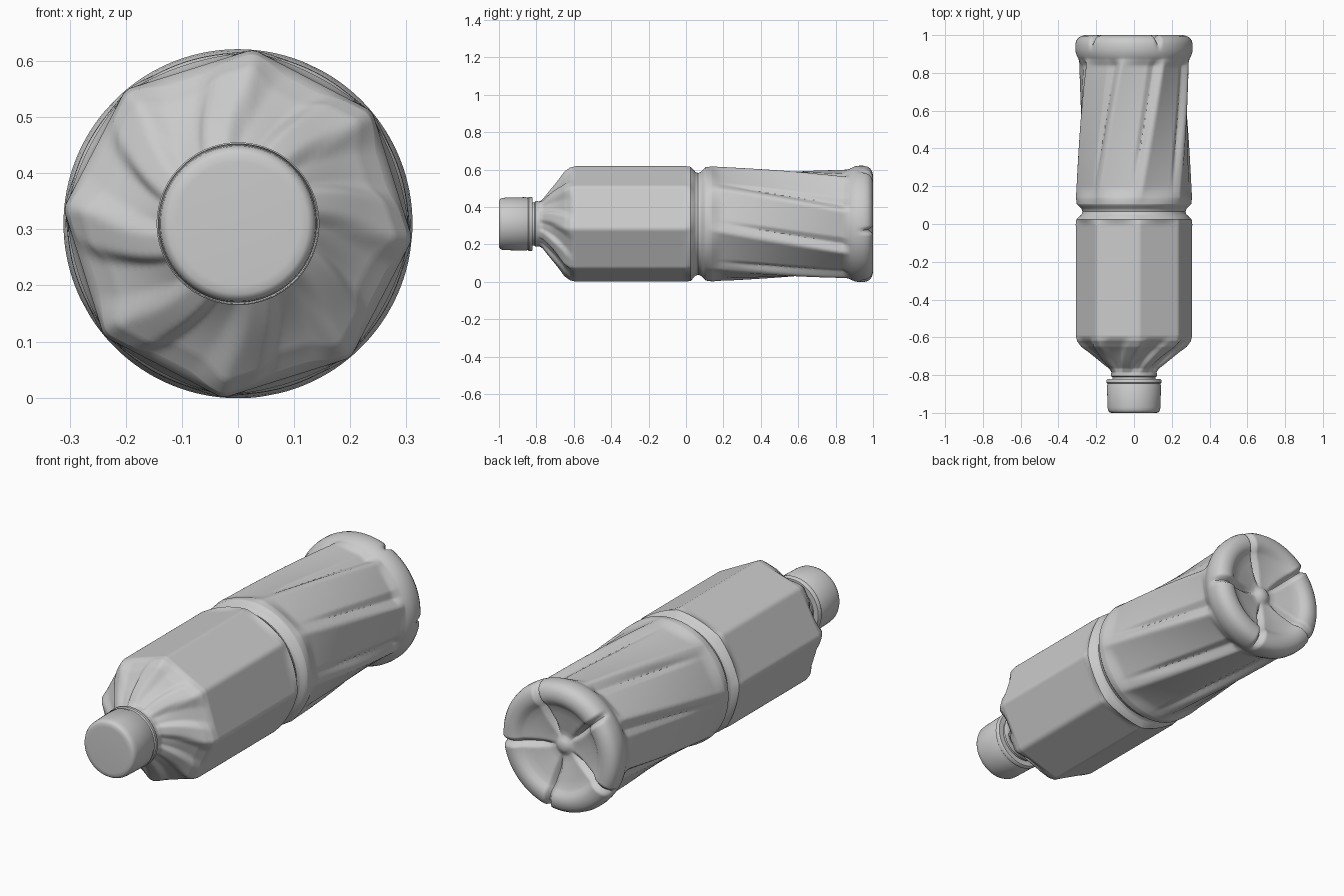
import bpy, bmesh, math

if "Cube" in bpy.data.objects:
    bpy.data.objects.remove(bpy.data.objects["Cube"])

CZ = 0.31                       # height of the bottle axis
SEG = 240
CORNER = math.radians(-5)       # angle of the first octagon corner
STEP = math.radians(45)

plastic = bpy.data.materials.new("grey_plastic")
plastic.diffuse_color = (0.6, 0.6, 0.6, 1)
plastic.use_nodes = True
plastic.node_tree.nodes["Principled BSDF"].inputs["Base Color"].default_value = plastic.diffuse_color


def smooth(a, b, x):
    t = min(1, max(0, (x - a) / (b - a)))
    return t * t * (3 - 2 * t)


def lerp_table(table, x):
    for (a, va), (b, vb) in zip(table, table[1:]):
        if x <= b:
            return va + (vb - va) * max(0, x - a) / (b - a)
    return table[-1][1]


def wrap(a, period):
    return (a + period / 2) % period - period / 2


def octagon(a):
    """Radius of a unit octagon with softened corners; a is measured from a corner."""
    d = abs(wrap(a, STEP))
    r = math.cos(STEP / 2) / math.cos(STEP / 2 - d)
    return min(r, 0.992 + 0.002 * d)


def lathe(name, rows, shape):
    """Skin rings around the y axis; shape(row, angle) gives radius and y."""
    bm = bmesh.new()
    rings = []
    for row in rows:
        ring = []
        for i in range(SEG):
            a = CORNER + 2 * math.pi * i / SEG
            r, y = shape(row, a)
            ring.append(bm.verts.new((r * math.cos(a), y, CZ + r * math.sin(a))))
        rings.append(ring)
    for p, q in zip(rings, rings[1:]):
        for i in range(SEG):
            j = (i + 1) % SEG
            bm.faces.new((p[i], p[j], q[j], q[i]))
    for ring in (rings[0], rings[-1]):
        bm.faces.new(ring)
    bmesh.ops.recalc_face_normals(bm, faces=bm.faces)
    me = bpy.data.meshes.new(name)
    bm.to_mesh(me)
    bm.free()
    ob = bpy.data.objects.new(name, me)
    bpy.context.collection.objects.link(ob)
    me.materials.append(plastic)
    bpy.ops.object.select_all(action='DESELECT')
    ob.select_set(True)
    bpy.context.view_layer.objects.active = ob
    bpy.ops.object.shade_smooth_by_angle(angle=math.radians(40))
    return ob


# Bottle wall: neck, faceted shoulder, octagonal body, ring groove, twisted flutes
WALL = [(-0.84, 0.115), (-0.81, 0.115), (-0.805, 0.122), (-0.785, 0.122),
        (-0.765, 0.135), (-0.65, 0.283), (-0.62, 0.305), (-0.59, 0.312),
        (0.0, 0.312), (0.025, 0.307), (0.05, 0.278), (0.065, 0.272),
        (0.08, 0.278), (0.105, 0.303), (0.14, 0.31), (0.5, 0.304),
        (0.84, 0.298), (0.875, 0.296), (0.89, 0.302)]


def wall_shape(y, a):
    r = lerp_table(WALL, y)
    u = a - CORNER
    if y < 0.065:
        faceted = smooth(-0.76, -0.64, y) * (1 - smooth(-0.01, 0.05, y))
        r *= 1 + faceted * (octagon(u) - 1)
        # swirling hollows on the shoulder
        if -0.79 < y < -0.6:
            t = (y + 0.79) / 0.19
            d = abs(wrap(u - STEP / 2 - math.radians(25) * (1 - t), STEP))
            w = math.radians(17)
            r -= 0.028 * math.sin(math.pi * t) * smooth(w, w * 0.35, d) if d < w else 0
    else:
        t = (y - 0.1) / 0.77
        v = u + math.radians(28) * t
        fade = smooth(0.1, 0.2, y) * (1 - smooth(0.83, 0.885, y))
        r *= 1 + fade * (octagon(v) - 1)
        # wedge groove beside each twisted edge
        d = abs(wrap(v - math.radians(9), STEP))
        w = math.radians(3 + 5 * max(0, t))
        r -= 0.016 * fade * smooth(0.12, 0.5, y) * max(0, 1 - d / w)
    return r, y


# Round foot with five radial grooves and a hollow centre
FOOT = [(0.302, 0.89), (0.308, 0.905), (0.311, 0.925), (0.311, 0.95), (0.306, 0.97),
        (0.296, 0.985), (0.28, 0.995), (0.26, 1.0), (0.24, 0.999), (0.222, 0.992),
        (0.208, 0.98), (0.195, 0.972), (0.16, 0.963), (0.12, 0.953), (0.08, 0.944),
        (0.055, 0.938), (0.042, 0.94), (0.03, 0.95), (0.018, 0.956), (0.006, 0.958)]


def foot_shape(row, a):
    r, y = row
    d = abs(wrap(a - math.radians(65), math.radians(72))) * r
    g = max(0, 1 - d / 0.022) ** 1.3
    rim = smooth(0.93, 0.985, y) if r > 0.25 else 1
    y -= 0.028 * g * rim * smooth(0.04, 0.12, r)
    r -= 0.012 * g * smooth(0.92, 0.96, y) * smooth(0.26, 0.3, r)
    return r, y


n = 150
wall_rows = sorted({round(-0.84 + 1.73 * i / n, 4) for i in range(n + 1)} | {y for y, r in WALL})
bottle_rows = [(None, y) for y in wall_rows] + FOOT[1:]
lathe("bottle", bottle_rows,
      lambda row, a: wall_shape(row[1], a) if row[0] is None else foot_shape(row, a))

# Screw cap with a softened front edge and a thin rim
CAP = [(0.11, -1.0), (0.125, -0.999), (0.133, -0.994), (0.138, -0.985), (0.14, -0.97),
       (0.143, -0.855), (0.14, -0.85), (0.14, -0.845), (0.145, -0.84), (0.145, -0.826),
       (0.14, -0.82), (0.11, -0.82)]
lathe("cap", CAP, lambda row, a: row)
